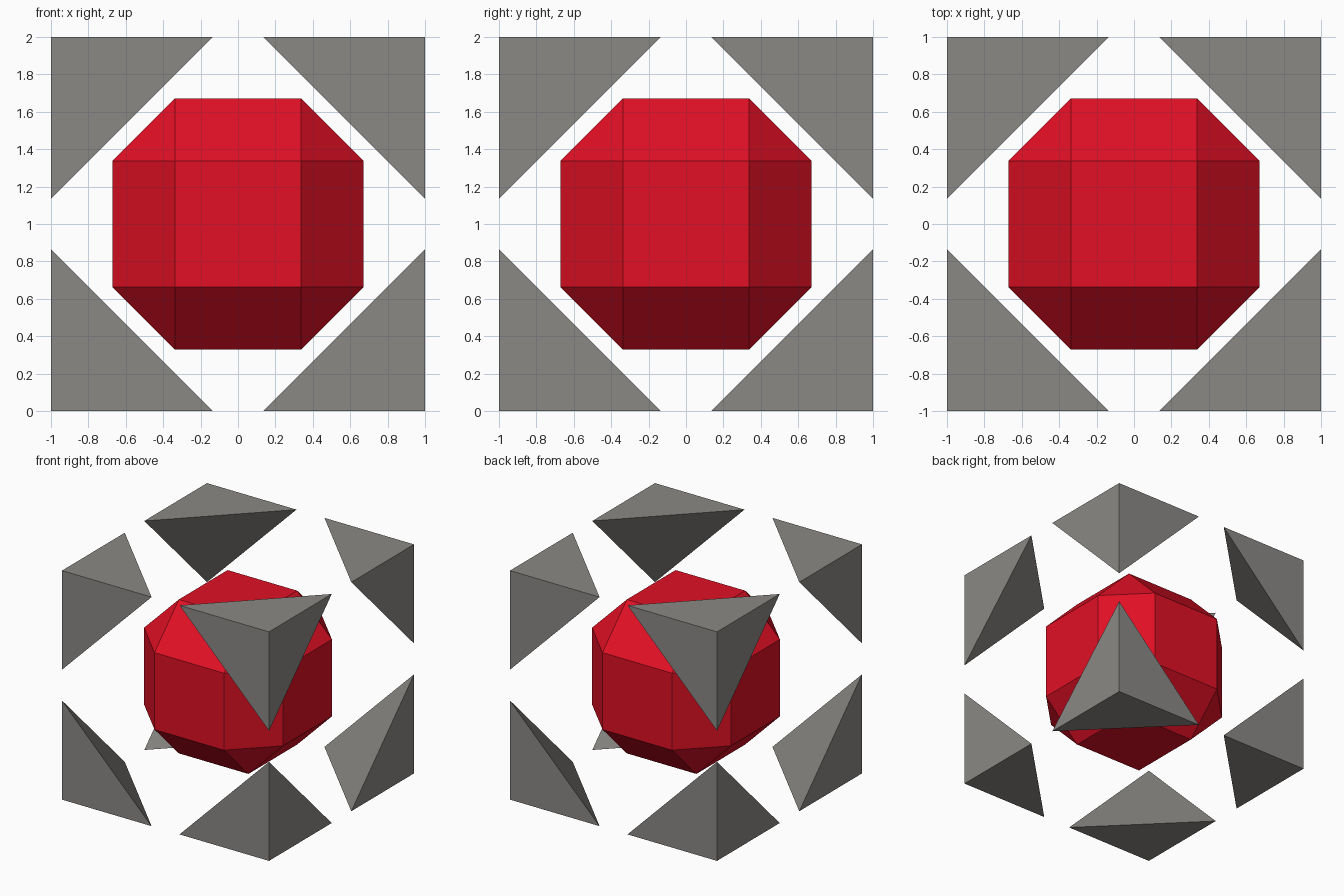
import bpy, bmesh

if "Cube" in bpy.data.objects:
    bpy.data.objects.remove(bpy.data.objects["Cube"])

CORE = 0.672   # half width of the core
BEVEL = 0.336  # chamfer on every core edge
LEG = 0.865    # length of each corner piece along the cube edges


def material(name, color):
    m = bpy.data.materials.new(name)
    m.diffuse_color = (*color, 1.0)
    m.use_nodes = True
    m.node_tree.nodes["Principled BSDF"].inputs["Base Color"].default_value = m.diffuse_color
    return m


def add_object(name, bm, mat, location):
    bmesh.ops.recalc_face_normals(bm, faces=bm.faces)
    mesh = bpy.data.meshes.new(name)
    bm.to_mesh(mesh)
    bm.free()
    mesh.materials.append(mat)
    obj = bpy.data.objects.new(name, mesh)
    obj.location = location
    bpy.context.collection.objects.link(obj)
    return obj


red = material("red", (0.75, 0.005, 0.018))
grey = material("warm grey", (0.26, 0.25, 0.235))

# Core: cube with all edges chamfered
bm = bmesh.new()
bmesh.ops.create_cube(bm, size=2 * CORE)
bmesh.ops.bevel(bm, geom=bm.edges[:], offset=BEVEL, offset_type='OFFSET',
                segments=1, affect='EDGES')
add_object("core", bm, red, (0, 0, 1))

# Corner pieces: one tetrahedron at each corner of the surrounding cube
for sx in (-1, 1):
    for sy in (-1, 1):
        for sz in (-1, 1):
            bm = bmesh.new()
            points = [(0, 0, 0), (-sx * LEG, 0, 0),
                      (0, -sy * LEG, 0), (0, 0, -sz * LEG)]
            v = [bm.verts.new(p) for p in points]
            for a, b, c in ((0, 1, 2), (0, 2, 3), (0, 3, 1), (1, 3, 2)):
                bm.faces.new((v[a], v[b], v[c]))
            name = "_".join(("corner", "right" if sx > 0 else "left",
                             "back" if sy > 0 else "front",
                             "top" if sz > 0 else "bottom"))
            add_object(name, bm, grey, (sx, sy, 1 + sz))
